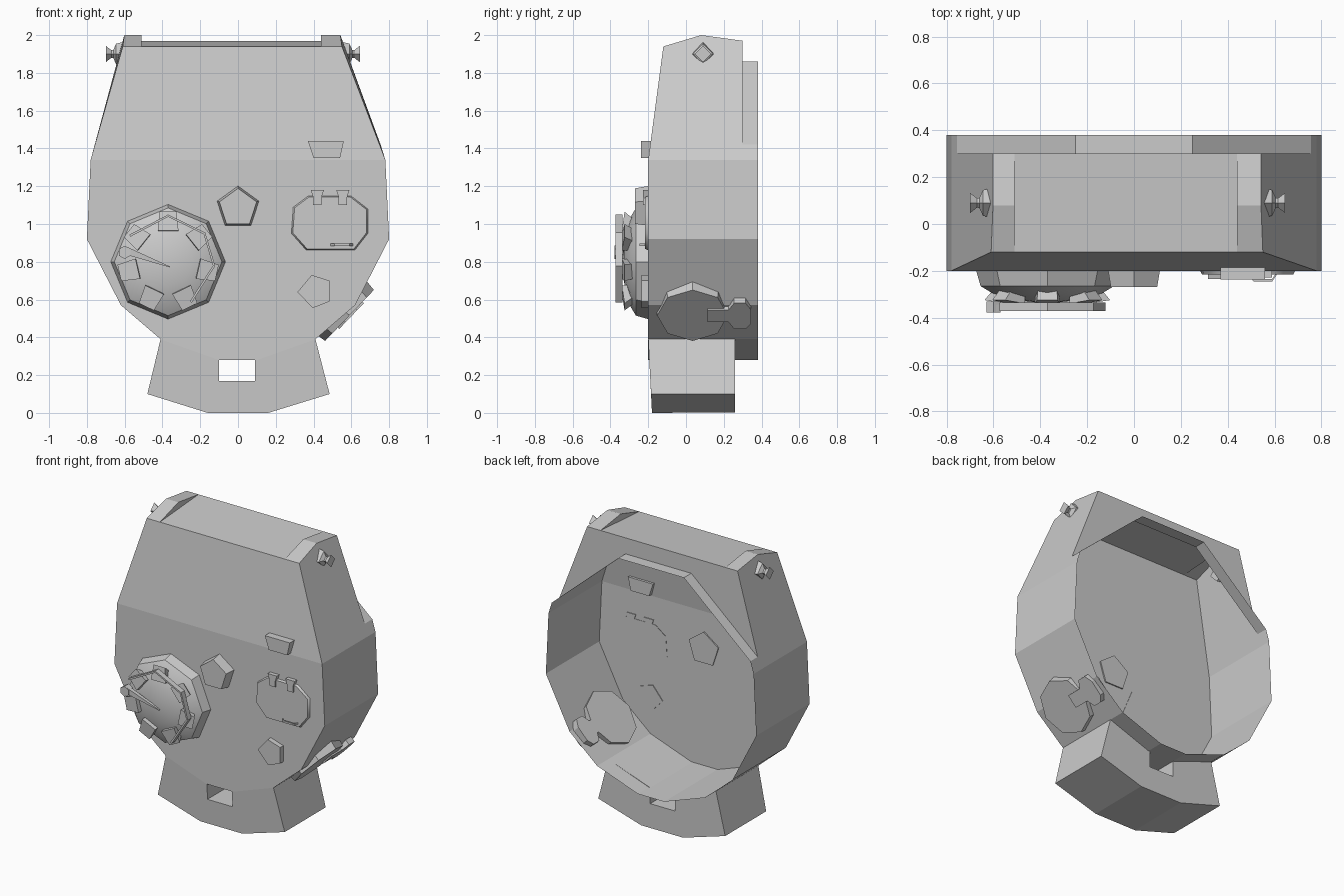
import bpy, bmesh
from math import sin, cos, radians, tau
from mathutils import Vector, Matrix

if "Cube" in bpy.data.objects:
    bpy.data.objects.remove(bpy.data.objects["Cube"])


def make(name, verts, faces, smooth=None, fix=True):
    me = bpy.data.meshes.new(name)
    me.from_pydata([tuple(v) for v in verts], [], faces)
    bm = bmesh.new()
    bm.from_mesh(me)
    bmesh.ops.remove_doubles(bm, verts=bm.verts, dist=0.0005)
    if fix:
        bmesh.ops.recalc_face_normals(bm, faces=bm.faces)
    bm.to_mesh(me)
    bm.free()
    ob = bpy.data.objects.new(name, me)
    bpy.context.collection.objects.link(ob)
    if smooth:
        bpy.ops.object.select_all(action='DESELECT')
        ob.select_set(True)
        bpy.context.view_layer.objects.active = ob
        bpy.ops.object.shade_smooth_by_angle(angle=radians(smooth))
    return ob


def loft(name, rings, caps=True, smooth=None, mat=Matrix()):
    """Skin equal-length closed loops of 3D points."""
    n = len(rings[0])
    verts = [mat @ Vector(p) for r in rings for p in r]
    faces = [(i * n + k, i * n + (k + 1) % n, (i + 1) * n + (k + 1) % n, (i + 1) * n + k)
             for i in range(len(rings) - 1) for k in range(n)]
    if caps:
        faces += [tuple(range(n)), tuple(range((len(rings) - 1) * n, len(rings) * n))]
    return make(name, verts, faces, smooth)


def plate(name, pts, y0, y1, front=1.0, **kw):
    """Outline in x/z extruded along y; the y1 end is scaled about its centre."""
    cx = sum(p[0] for p in pts) / len(pts)
    cz = sum(p[1] for p in pts) / len(pts)
    end = [(cx + (x - cx) * front, y1, cz + (z - cz) * front) for x, z in pts]
    return loft(name, [[(x, y0, z) for x, z in pts], end], **kw)


def ngon(cx, cz, r, n, start=90):
    return [(cx + r * cos(radians(start) + tau * k / n),
             cz + r * sin(radians(start) + tau * k / n)) for k in range(n)]


# Main shell: thin-walled, open at the back
half = [(.78, 1.34), (.80, .92), (.62, .57), (.41, .39), (.10, .28)]
low = half + [(-x, z) for x, z in reversed(half)]
V, F = [], []


def face(*pts):
    F.append(tuple(range(len(V), len(V) + len(pts))))
    V.extend(pts)


TL, TR, EL, ER = -.61, .55, -.51, .44
# front plate: upright part and sloped upper part
face(*[(x, -.2, z) for x, z in low])
face((-.78, -.2, 1.34), (.78, -.2, 1.34), (TR, -.12, 1.94), (ER, -.12, 1.94),
     (EL, -.12, 1.94), (TL, -.12, 1.94))
# lower wall round the sides and bottom
for (x0, z0), (x1, z1) in zip(low, low[1:]):
    face((x0, -.2, z0), (x1, -.2, z1), (x1, .38, z1), (x0, .38, z0))
# upper side walls, raised roof corners and rear rim
for s, out, inn in ((1, TR, ER), (-1, TL, EL)):
    top = out - s * .008
    face((s * .78, -.2, 1.34), (out, -.12, 1.94), (top, .08, 2), (top, .30, 1.97),
         (s * .755, .30, 1.42), (s * .755, .38, 1.42), (s * .78, .38, 1.34))
    face((out, -.12, 1.94), (inn, -.12, 1.94), (inn, .08, 2), (top, .08, 2))
    face((top, .08, 2), (inn, .08, 2), (inn, .30, 1.97), (top, .30, 1.97))
    face((inn, -.12, 1.94), (inn, .30, 1.97), (inn, .08, 2))
    face((s * .755, .30, 1.42), (s * .755, .38, 1.42), (s * .25, .38, 1.86), (s * .25, .30, 1.86))
face((EL, -.12, 1.94), (ER, -.12, 1.94), (ER, .30, 1.97), (EL, .30, 1.97))
face((-.25, .30, 1.86), (.25, .30, 1.86), (.25, .38, 1.86), (-.25, .38, 1.86))
# rear closing plate above the rim
face((.755, .30, 1.42), (TR - .008, .30, 1.97), (ER, .30, 1.97), (EL, .30, 1.97),
     (TL + .008, .30, 1.97), (-.755, .30, 1.42), (-.25, .30, 1.86), (.25, .30, 1.86))
make("main_shell", V, F)

# Lower lip with a central through-slot
lip = [(.41, .39), (.485, .10), (.16, .003), (-.16, .003), (-.48, .10), (-.41, .39),
       (-.10, .28), (-.10, .17), (.09, .17), (.09, .28)]
loft("lower_lip", [[(x, -.20 + .02 * (1 - min(z, .39) / .39), z) for x, z in lip],
                   [(x, .26, z) for x, z in lip]])
bpy.data.objects["lower_lip"].data.vertices[2].co.z = 0
bpy.data.objects["lower_lip"].data.vertices[3].co.z = 0

# Cupola dome on the front plate
CX, CZ = -.37, .80
prof = [(.305, -.195), (.285, -.265), (.235, -.295), (.13, -.325), (.04, -.335)]
loft("cupola_dome", [[(x, y, z) for x, z in ngon(CX, CZ, r, 8)] for r, y in prof], smooth=35)

# Seven flared vision blocks
for k in range(7):
    a = radians(90) + tau * k / 7
    u, w = Vector((cos(a), 0, sin(a))), Vector((-sin(a), 0, cos(a)))
    c = Vector((CX, 0, CZ))

    def quad(r0, r1, h, y0, y1):
        return [c + u * r + w * t + Vector((0, y, 0))
                for r, t, y in ((r0, -h, y0), (r1, -h * .8, y1), (r1, h * .8, y1), (r0, h, y0))]
    loft(f"vision_block_{k}", [quad(.16, .215, .05, -.29, -.265), quad(.165, .265, .055, -.34, -.325)])

# Partial rail ring round the cupola
arc = [(CX + .25 * cos(radians(a)), CZ + .25 * sin(radians(a))) for a in (145, 90, 38, -5, -60)]
rv = [(x, y, z) for x, z in arc for y in (-.335, -.372)]
rail = make("cupola_rail", rv, [(2 * i, 2 * i + 2, 2 * i + 3, 2 * i + 1) for i in range(4)])
sol = rail.modifiers.new("thickness", 'SOLIDIFY')
sol.thickness = .012

# Pointed arm with its pivot block
loft("pivot_arm", [[(-.60, -.375, .84), (-.60, -.345, .84), (-.59, -.345, .88), (-.59, -.375, .88)],
                   [(-.36, -.345, .77), (-.36, -.33, .77), (-.36, -.33, .775), (-.36, -.345, .775)]])
plate("pivot_block", ngon(-.60, .85, .035, 6), -.33, -.378)

# Front fittings
plate("upper_port", ngon(0, 1.085, .118, 5), -.19, -.27, .88)
plate("lower_port", [(.39, .73), (.485, .70), (.485, .59), (.395, .555), (.315, .64)], -.195, -.235)
plate("periscope_box", [(.37, 1.44), (.56, 1.44), (.54, 1.35), (.40, 1.35)], -.17, -.237)

# Front hatch with two hinges and a handle
hatch = [(.29, 1.09), (.37, 1.15), (.60, 1.15), (.69, 1.08), (.69, .95), (.62, .86), (.36, .86), (.28, .95)]
plate("front_hatch", hatch, -.195, -.216, .95, smooth=60)
for i, x in enumerate((.42, .555)):
    plate(f"hatch_hinge_{i}", [(x - .035, 1.18), (x + .035, 1.18), (x + .022, 1.14), (x + .022, 1.10),
                               (x - .022, 1.10), (x - .022, 1.14)], -.195, -.228)
path = [(.49, -.21), (.51, -.24), (.59, -.24), (.61, -.21)]
loft("hatch_handle", [[(x + dx * .0, y + dy, .89 + dx) for dx, dy in
                       ((-.006, -.005), (.006, -.005), (.006, .005), (-.006, .005))] for x, y in path])

# Hatch on the lower right slant; local x = along y, local z = up the slope
n = Vector((.72, 0, -.69)).normalized()
up = Vector((.69, 0, .72))
side = Matrix(((0, -n.x, up.x, .565), (1, 0, 0, .035), (0, -n.z, up.z, .54), (0, 0, 0, 1)))
plate("side_hatch", ngon(0, 0, .195, 8, 90), .03, -.035, .96, mat=side)
plate("side_hatch_hinge", [(.08, .05), (.19, .05), (.22, .10), (.28, .10), (.31, .05), (.31, -.05),
                           (.28, -.09), (.22, -.09), (.19, -.04), (.08, -.04)], .03, -.045, mat=side)

# Four-sided bollards at the top corners
for label, s, x0 in (("right", 1, .545), ("left", -1, -.60)):
    rings = []
    for d, r in ((0, .065), (.045, .055), (.06, .022), (.07, .02), (.1, .043)):
        rings.append([(x0 + s * d, .09 + p, 1.9 + q) for p, q in ngon(0, 0, r, 4)])
    loft(f"lifting_knob_{label}", rings)
